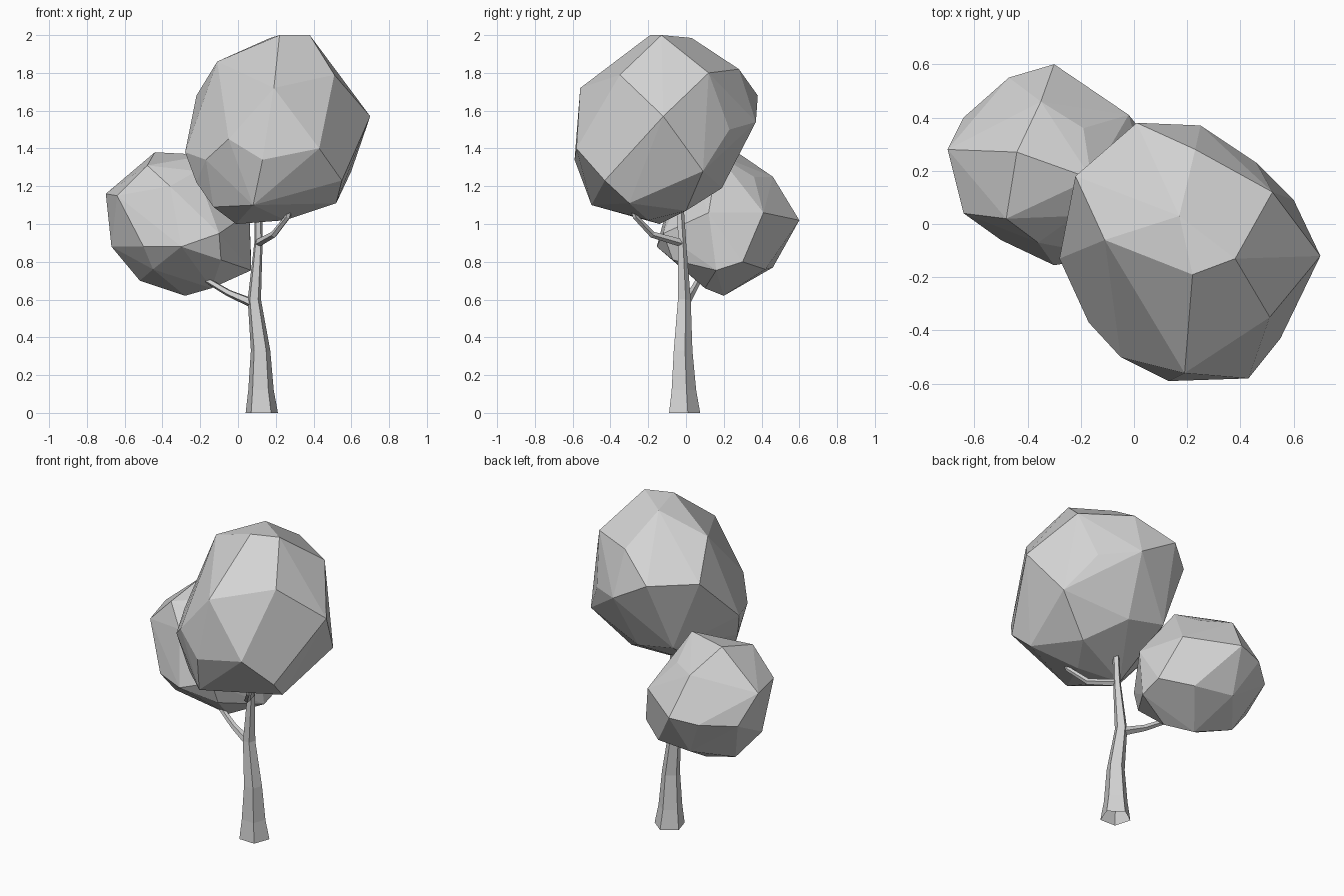
import bpy
import bmesh
import math
from mathutils import Vector

cube = bpy.data.objects.get("Cube")
if cube:
    bpy.data.objects.remove(cube, do_unlink=True)

# One plain grey for the whole tree
grey = bpy.data.materials.new("light grey")
grey.use_nodes = True
grey.diffuse_color = (0.65, 0.65, 0.65, 1)
for node in grey.node_tree.nodes:
    if node.type == 'BSDF_PRINCIPLED':
        node.inputs["Base Color"].default_value = grey.diffuse_color


def finish(bm, name):
    """Turn a bmesh into a flat shaded, named object."""
    bmesh.ops.recalc_face_normals(bm, faces=bm.faces[:])
    mesh = bpy.data.meshes.new(name)
    bm.to_mesh(mesh)
    bm.free()
    mesh.materials.append(grey)
    obj = bpy.data.objects.new(name, mesh)
    bpy.context.collection.objects.link(obj)
    return obj


def limb(name, path, upright=False):
    """Sweep a tapering pentagon along (x, y, z, radius) stations."""
    sides = 5
    up = Vector((0, 0, 1))
    bm = bmesh.new()
    centres = [Vector(p[:3]) for p in path]
    rings = []
    for i, centre in enumerate(centres):
        before = centres[max(i - 1, 0)]
        after = centres[min(i + 1, len(path) - 1)]
        turn = up.rotation_difference(up if upright else after - before)
        ring = []
        for k in range(sides):
            angle = math.radians(16) + math.tau * k / sides
            offset = Vector((math.cos(angle), math.sin(angle), 0)) * path[i][3]
            ring.append(bm.verts.new(centre + turn @ offset))
        rings.append(ring)
    for low, high in zip(rings, rings[1:]):
        for k in range(sides):
            n = (k + 1) % sides
            bm.faces.new((low[k], low[n], high[n], high[k]))
    # The root end stays open, the tip is closed
    bm.faces.new(rings[-1])
    return finish(bm, name)


def crown(name, corners):
    """Wrap a faceted, rock-like leaf mass around its corner points."""
    bm = bmesh.new()
    for corner in corners:
        bm.verts.new(corner)
    hull = bmesh.ops.convex_hull(bm, input=bm.verts[:])
    loose = {g for g in hull["geom_interior"] + hull["geom_unused"]
             if isinstance(g, bmesh.types.BMVert)}
    bmesh.ops.delete(bm, geom=list(loose), context='VERTS')
    # Merge nearly coplanar triangles into larger facets
    bmesh.ops.dissolve_limit(bm, angle_limit=math.radians(3),
                             verts=bm.verts[:], edges=bm.edges[:])
    return finish(bm, name)


# Trunk: flared foot, slight lean, slender top inside the crown
limb("trunk", [
    (.125, -.015, 0, .09), (.121, -.017, .12, .071),
    (.119, -.02, .33, .054), (.086, -.012, .6, .037),
    (.108, -.022, .9, .023), (.108, -.035, 1.15, .019)], upright=True)

# Branches reaching into the two crowns
limb("lower_branch", [
    (.08, -.005, .58, .026), (-.05, .03, .635, .019),
    (-.16, .065, .7, .016), (-.2, .08, .74, .012)])
limb("upper_branch", [
    (.108, -.025, .9, .022), (.19, -.18, .945, .018),
    (.265, -.27, 1.04, .015), (.28, -.29, 1.1, .012)])

# Large upper crown, listed from the top down
crown("upper_crown", [
    (.22, -.19, 2), (.38, -.13, 2), (.17, .03, 1.985),
    (-.11, -.06, 1.86), (.23, .28, 1.82), (.52, .12, 1.8),
    (.51, -.35, 1.79), (.19, -.56, 1.72),
    (-.22, .18, 1.68), (.01, .38, 1.68),
    (.7, -.12, 1.57), (.25, .37, 1.54), (.46, .23, 1.5),
    (-.05, -.5, 1.45), (.43, -.58, 1.4), (-.28, -.13, 1.38),
    (-.17, -.37, 1.34), (.13, -.59, 1.34), (.6, .09, 1.28),
    (.55, -.43, 1.23), (-.22, -.2, 1.22), (-.05, .2, 1.24),
    (.2, .19, 1.19), (.52, -.3, 1.11), (.08, -.5, 1.1),
    (-.13, -.3, 1.09), (.38, 0, 1.07), (.25, -.2, 1.02),
    (-.01, -.14, 1)])

# Small lower crown, listed from the top down
crown("lower_crown", [
    (-.44, .27, 1.38), (-.16, .17, 1.365), (-.48, .02, 1.31),
    (-.22, .03, 1.28), (-.35, .46, 1.25), (-.19, .36, 1.25),
    (-.36, -.07, 1.2), (-.7, .28, 1.16), (-.64, .04, 1.15),
    (-.02, .41, 1.06), (.06, .12, 1.06), (-.3, .6, 1.02),
    (-.47, .55, 1), (-.64, .4, .98), (-.1, -.12, .95),
    (-.67, .2, .88), (-.3, -.155, .88), (-.5, -.06, .88),
    (-.09, -.07, .81), (.07, .3, .8), (-.35, .46, .77),
    (-.45, .02, .76), (.07, .16, .755), (-.1, .42, .76),
    (-.52, .25, .7), (-.14, .1, .66), (-.28, .2, .62)])
